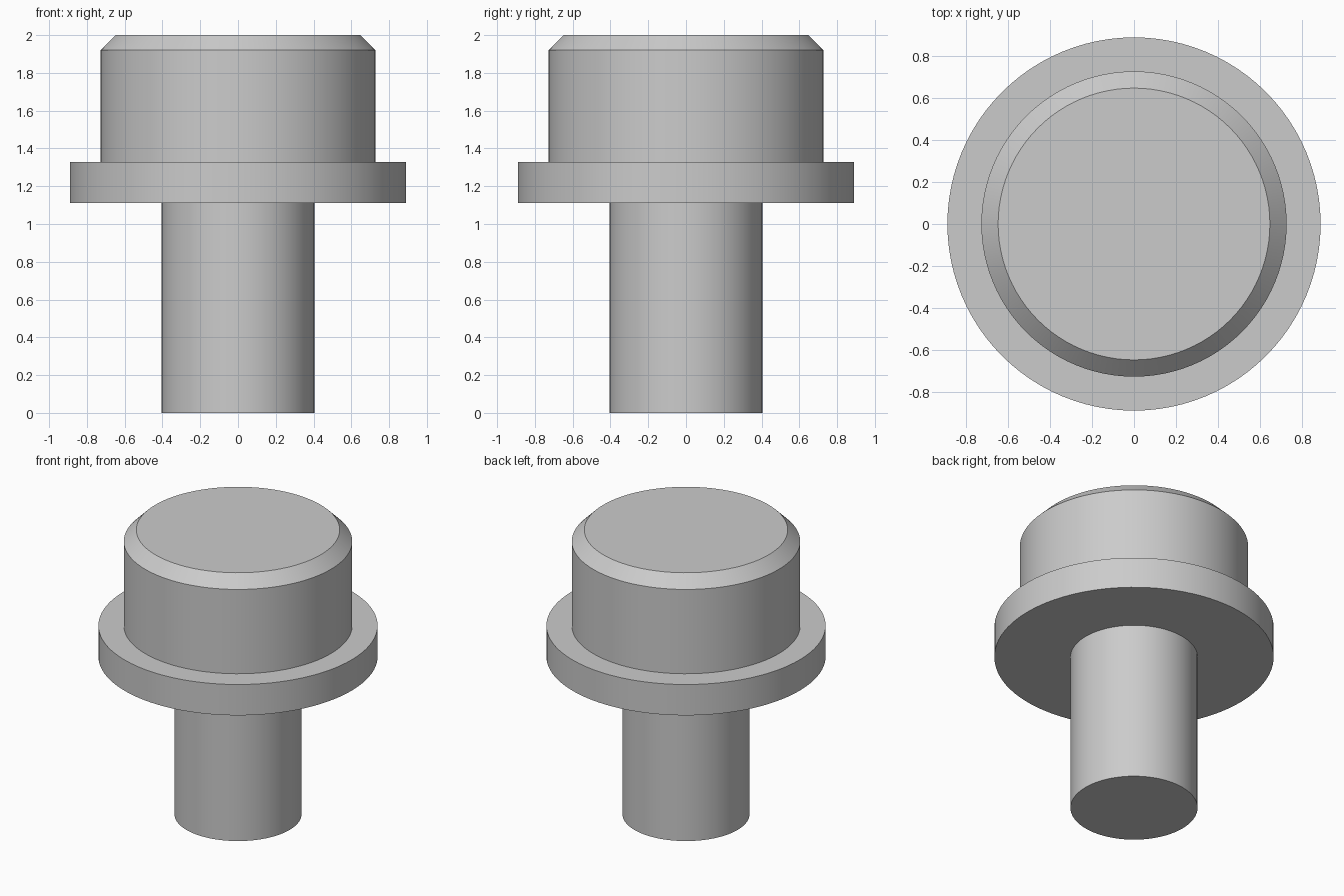
import bpy
import bmesh
from math import radians, tau
from mathutils import Vector

cube = bpy.data.objects.get("Cube")
if cube:
    bpy.data.objects.remove(cube, do_unlink=True)

SEGMENTS = 96

# Plain grey finish
grey = bpy.data.materials.new("light grey")
grey.use_nodes = True
colour = (0.6, 0.6, 0.6, 1)
grey.diffuse_color = colour
grey.node_tree.nodes["Principled BSDF"].inputs["Base Color"].default_value = colour

# Dimensions of the shank, flange and chamfered head
shank_r, flange_r, head_r, top_r = 0.405, 0.89, 0.728, 0.648
flange_z, head_z, chamfer_z, top_z = 1.11, 1.327, 1.92, 2.0
profile = [
    (0, 0), (shank_r, 0), (shank_r, flange_z),
    (flange_r, flange_z), (flange_r, head_z),
    (head_r, head_z), (head_r, chamfer_z),
    (top_r, top_z), (0, top_z),
]


def lathe(name, points, material):
    """Spin a half profile about z into one closed solid."""
    bm = bmesh.new()
    verts = [bm.verts.new((r, 0, z)) for r, z in points]
    edges = [bm.edges.new(pair) for pair in zip(verts, verts[1:])]
    bmesh.ops.spin(bm, geom=verts + edges, cent=Vector(), axis=(0, 0, 1),
                   angle=tau, steps=SEGMENTS, use_merge=True)
    bmesh.ops.remove_doubles(bm, verts=bm.verts[:], dist=1e-4)
    bmesh.ops.recalc_face_normals(bm, faces=bm.faces[:])
    mesh = bpy.data.meshes.new(name)
    bm.to_mesh(mesh)
    bm.free()
    mesh.materials.append(material)
    obj = bpy.data.objects.new(name, mesh)
    bpy.context.collection.objects.link(obj)
    return obj


# One turned solid: shank, flange and head
button = lathe("flanged_button", profile, grey)
bpy.ops.object.select_all(action="DESELECT")
button.select_set(True)
bpy.context.view_layer.objects.active = button
bpy.ops.object.shade_smooth_by_angle(angle=radians(30))
